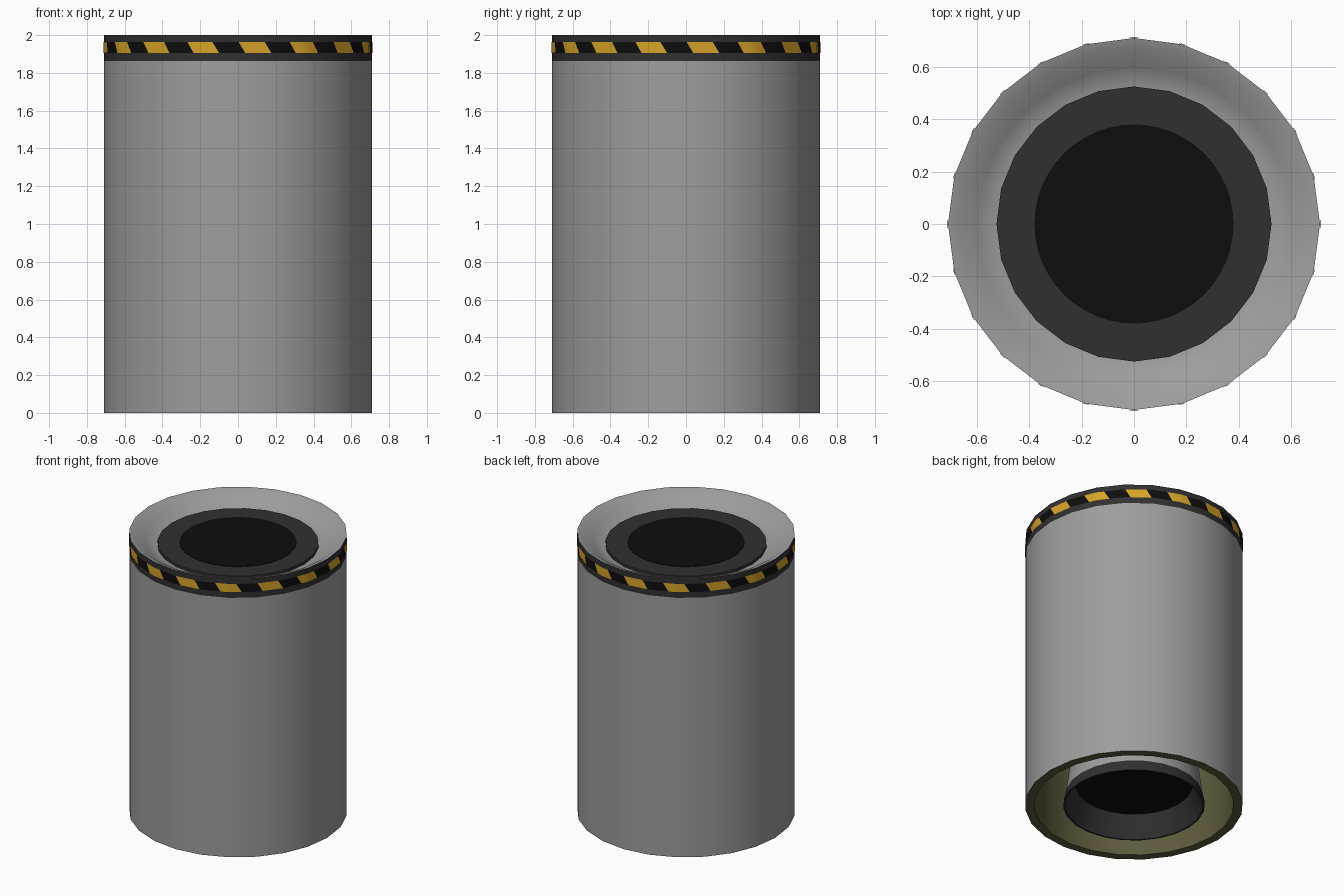
import bpy, bmesh, math

if "Cube" in bpy.data.objects:
    bpy.data.objects.remove(bpy.data.objects["Cube"])

SIDES = 24
R = 0.71


def material(name, rgb):
    m = bpy.data.materials.new(name)
    m.diffuse_color = (*rgb, 1)
    m.use_nodes = True
    m.node_tree.nodes["Principled BSDF"].inputs["Base Color"].default_value = m.diffuse_color
    return m


GREY = material("metal_grey", (0.34, 0.34, 0.34))
DARK = material("dark_grey", (0.03, 0.03, 0.03))
BLACK = material("black", (0.004, 0.004, 0.004))
YELLOW = material("hazard_yellow", (0.68, 0.37, 0.02))
OLIVE = material("olive_lining", (0.11, 0.105, 0.045))


def finish(name, bm, mats):
    me = bpy.data.meshes.new(name)
    bm.to_mesh(me)
    bm.free()
    for m in mats:
        me.materials.append(m)
    ob = bpy.data.objects.new(name, me)
    bpy.context.collection.objects.link(ob)
    bpy.context.view_layer.objects.active = ob
    ob.select_set(True)
    bpy.ops.object.shade_smooth_by_angle(angle=math.radians(25))
    ob.select_set(False)
    return ob


def lathe(name, profile, colours, sides=SIDES):
    """Spin (radius, z) points about z; one colour per profile segment."""
    mats = list(dict.fromkeys(colours))
    bm = bmesh.new()
    rings = []
    for r, z in profile:
        if r == 0:
            rings.append([bm.verts.new((0, 0, z))] * sides)
        else:
            rings.append([bm.verts.new((r * math.cos(2 * math.pi * i / sides),
                                        r * math.sin(2 * math.pi * i / sides), z))
                          for i in range(sides)])
    for a, b, c in zip(rings, rings[1:], colours):
        for i in range(sides):
            j = (i + 1) % sides
            vs = list(dict.fromkeys((a[i], a[j], b[j], b[i])))
            bm.faces.new(vs).material_index = mats.index(c)
    return finish(name, bm, mats)


def on_wall(phi, z, offset):
    """Point on the many-sided wall; phi is measured from the front."""
    step = 2 * math.pi / SIDES
    local = phi % step - step / 2
    r = (R * math.cos(step / 2) + offset) / math.cos(local)
    return (r * math.sin(phi), -r * math.cos(phi), z)


# Outer shell with hollow olive base, dark top band and dished rim
lathe("shell",
      [(0, 0.6), (0.65, 0.6), (0.65, 0), (R, 0), (R, 1.862), (R, 2.0),
       (0.67, 1.988), (0.60, 1.94), (0.55, 1.915), (0.50, 1.91), (0, 1.91)],
      [OLIVE, OLIVE, OLIVE, GREY, DARK, GREY, GREY, GREY, GREY, DARK])

# Dark collar in the dished top and the round black opening
lathe("top_collar", [(0, 1.905), (0.525, 1.905), (0.525, 1.932), (0, 1.932)],
      [DARK] * 3)
lathe("top_opening", [(0, 1.931), (0.38, 1.931), (0.38, 1.935), (0, 1.935)],
      [BLACK] * 3, 48)

# Flared nozzle inside the base
lathe("nozzle",
      [(0, 0.15), (0.38, 0.15), (0.45, 0), (0.462, 0), (0.445, 0.08),
       (0.41, 0.36), (0.40, 0.605), (0, 0.605)],
      [BLACK, DARK, DARK, DARK, GREY, GREY, GREY])

# Hazard stripes: thin slanted plates around the dark band
Z0, Z1 = 1.904, 1.963
PERIOD = 2 * math.pi / 16
SLANT = 0.05
COLS = 6


def stripes(name, start, colour):
    bm = bmesh.new()
    for n in range(16):
        columns = []
        for k in range(COLS + 1):
            phi = start + n * PERIOD + PERIOD / 2 * k / COLS
            columns.append((bm.verts.new(on_wall(phi + SLANT / 2, Z0, 0.003)),
                            bm.verts.new(on_wall(phi - SLANT / 2, Z1, 0.003))))
        for (a, b), (c, d) in zip(columns, columns[1:]):
            bm.faces.new((a, c, d, b))
    return finish(name, bm, [colour])


stripes("yellow_stripes", 0.03, YELLOW)
stripes("black_stripes", 0.03 + PERIOD / 2, BLACK)
